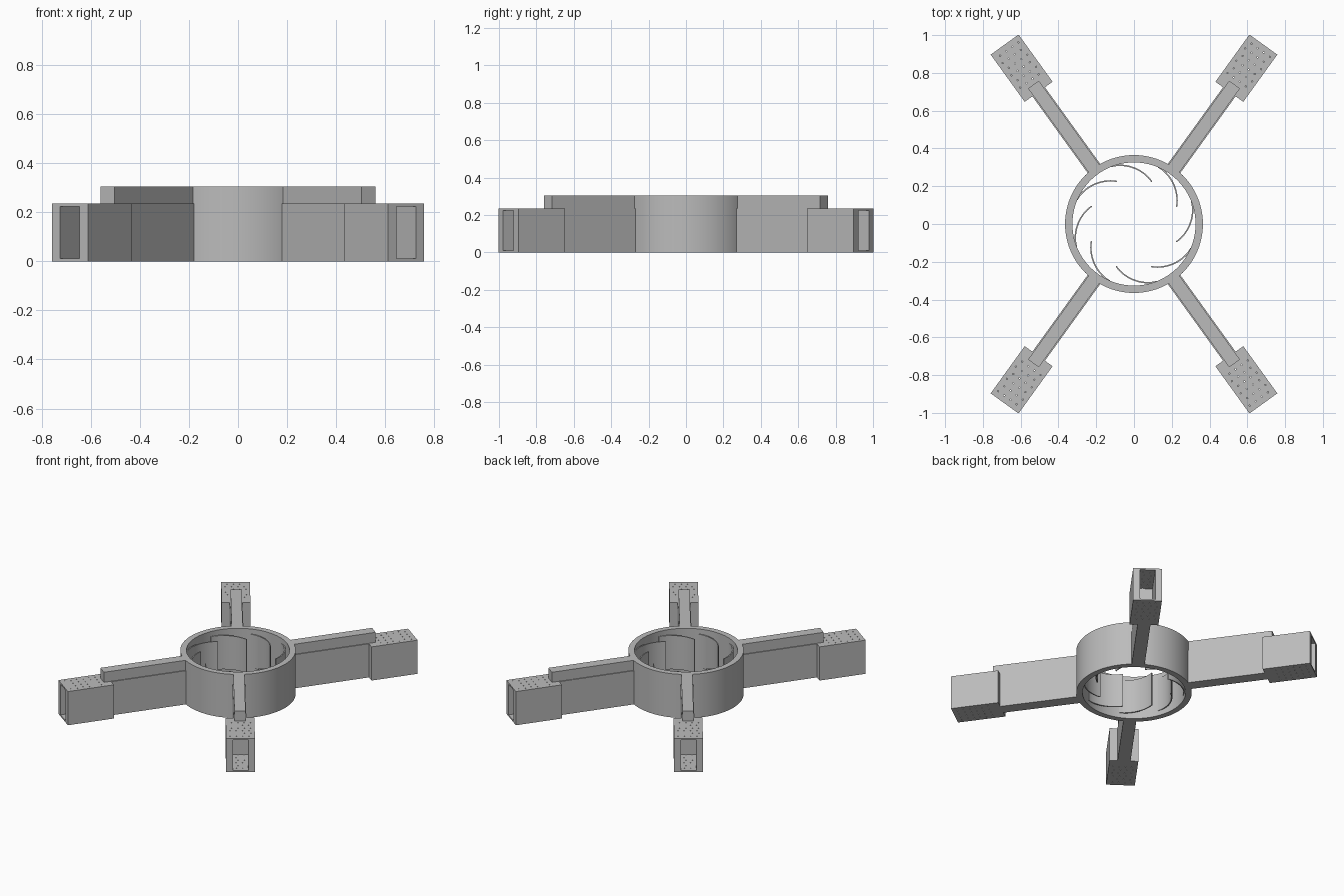
import bpy, bmesh, math
from mathutils import Matrix, Vector

if "Cube" in bpy.data.objects:
    bpy.data.objects.remove(bpy.data.objects["Cube"], do_unlink=True)

grey = bpy.data.materials.new("matte_grey")
grey.use_nodes = True
grey.diffuse_color = (0.5, 0.5, 0.5, 1)
grey.node_tree.nodes["Principled BSDF"].inputs["Base Color"].default_value = (0.5, 0.5, 0.5, 1)

ARM_ANGLE = math.radians(54.2)
RING_R, BORE_R, TOP = 0.365, 0.326, 0.305
BLOCK_TOP, BLOCK_IN, BLOCK_OUT = 0.235, 0.863, 1.171


def finish(name, bm, smooth=False):
    bmesh.ops.recalc_face_normals(bm, faces=bm.faces)
    mesh = bpy.data.meshes.new(name)
    bm.to_mesh(mesh)
    bm.free()
    mesh.materials.append(grey)
    obj = bpy.data.objects.new(name, mesh)
    bpy.context.collection.objects.link(obj)
    if smooth:
        bpy.ops.object.select_all(action='DESELECT')
        obj.select_set(True)
        bpy.context.view_layer.objects.active = obj
        bpy.ops.object.shade_smooth_by_angle(angle=math.radians(30))
    return obj


def add_box(bm, x0, x1, y0, y1, z0, z1):
    lo, hi = Vector((x0, y0, z0)), Vector((x1, y1, z1))
    matrix = Matrix.Translation((lo + hi) / 2) @ Matrix.Diagonal((*(hi - lo), 1))
    bmesh.ops.create_cube(bm, size=1, matrix=matrix)


def box(name, *bounds):
    bm = bmesh.new()
    add_box(bm, *bounds)
    return finish(name, bm)


def cut(obj, cutter):
    # Apply a boolean and discard its cutter
    mod = obj.modifiers.new("cut", 'BOOLEAN')
    mod.operation, mod.solver, mod.object = 'DIFFERENCE', 'EXACT', cutter
    bpy.context.view_layer.objects.active = obj
    bpy.ops.object.modifier_apply(modifier=mod.name)
    bpy.data.objects.remove(cutter, do_unlink=True)


# Central ring: a rectangular section spun around the axis
bm = bmesh.new()
section = [(BORE_R, 0), (RING_R, 0), (RING_R, TOP), (BORE_R, TOP)]
verts = [bm.verts.new((r, 0, z)) for r, z in section]
edges = [bm.edges.new((verts[i], verts[(i + 1) % 4])) for i in range(4)]
bmesh.ops.spin(bm, geom=verts + edges, cent=(0, 0, 0), axis=(0, 0, 1),
               angle=math.tau, steps=96, use_merge=True)
bmesh.ops.remove_doubles(bm, verts=bm.verts, dist=1e-5)
finish("central_ring", bm, smooth=True)


# Eight curved vanes sweeping inward from the bore
def vane(index):
    steps, half = 14, 0.004
    outer, inner = [], []
    for i in range(steps + 1):
        t = i / steps
        angle = math.radians(112 - 45 * t + 45 * index)
        radius = BORE_R + 0.002 - 0.085 * t ** 1.4
        for side, points in ((half, outer), (-half, inner)):
            points.append(((radius + side) * math.cos(angle), (radius + side) * math.sin(angle), 0.035))
    bm = bmesh.new()
    face = bm.faces.new([bm.verts.new(p) for p in outer + inner[::-1]])
    result = bmesh.ops.extrude_face_region(bm, geom=[face])
    top = [v for v in result["geom"] if isinstance(v, bmesh.types.BMVert)]
    bmesh.ops.translate(bm, verts=top, vec=(0, 0, 0.235))
    finish(f"vane_{index + 1}", bm, smooth=True)


for k in range(8):
    vane(k)

# Four arms, each with a raised rail and a hollow end block
arms = {"back_left": ARM_ANGLE, "back_right": math.pi - ARM_ANGLE,
        "front_right": math.pi + ARM_ANGLE, "front_left": -ARM_ANGLE}
for label, angle in arms.items():
    arm = box(f"{label}_arm", 0.36, BLOCK_IN + 0.02, -0.041, 0.041, 0, BLOCK_TOP)
    rail = box(f"{label}_rail", 0.36, 0.91, -0.035, 0.035, BLOCK_TOP - 0.01, TOP)
    block = box(f"{label}_end_block", BLOCK_IN, BLOCK_OUT, -0.091, 0.091, 0, BLOCK_TOP)
    # Open pocket in the outer end
    cut(block, box("pocket_cutter", BLOCK_OUT - 0.24, BLOCK_OUT + 0.1, -0.049, 0.049, 0.011, BLOCK_TOP - 0.011))
    # Rows of pinholes through the top and bottom skins
    bm = bmesh.new()
    for row in range(6):
        for col in range(4):
            x = BLOCK_IN + 0.075 + row * 0.04
            y = (col - 1.5) * 0.04 + 0.006 * (-1) ** row
            for z in (-0.005, BLOCK_TOP - 0.014):
                add_box(bm, x - 0.003, x + 0.003, y - 0.003, y + 0.003, z, z + 0.019)
    cut(block, finish("pinhole_cutter", bm))
    for part in (arm, rail, block):
        part.rotation_euler.z = angle
